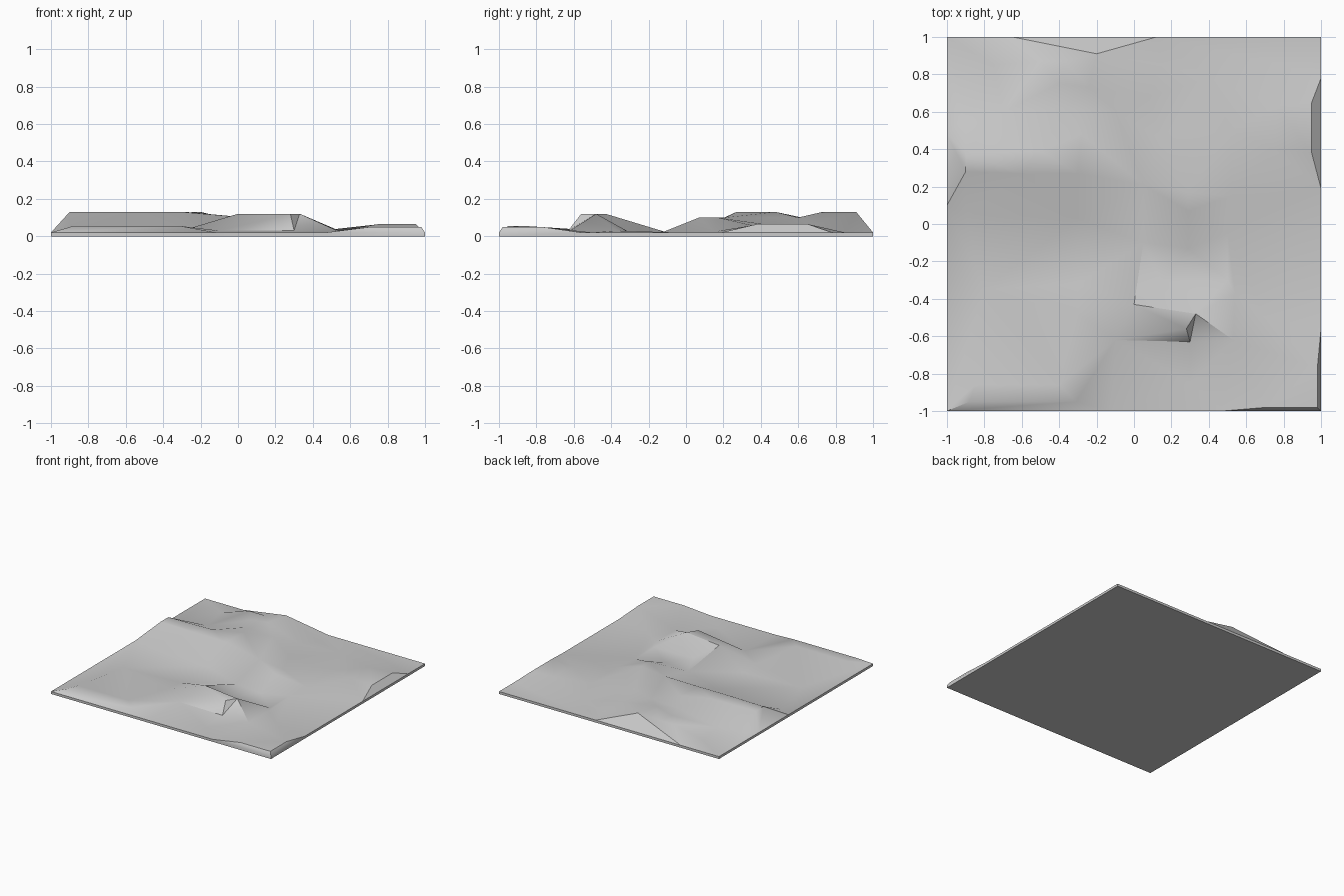
import bpy, bmesh, math
from mathutils import Vector
from mathutils.geometry import delaunay_2d_cdt

if "Cube" in bpy.data.objects:
    bpy.data.objects.remove(bpy.data.objects["Cube"])

RIM = 0.02

# Contour lines of the hills, each a path at one height
hills = [
    (0.12, [(0, -.43), (.33, -.48), (.28, -.56)]),              # front hill crest
    (0.13, [(-.9, .38), (-.5, .39), (-.28, .48)]),              # west ridge, north edge
    (0.13, [(-.9, .28), (-.6, .27), (-.3, .27)]),               # west ridge, south edge
    (0.10, [(.05, .21), (.29, .17), (.29, .07)]),               # middle spur
    (0.13, [(-.24, .73), (-.2, .91)]),                          # back hill crest
    (0.10, [(-.5, .87), (-.4, .75), (-.36, .62), (-.1, .6)]),   # saddle to the back hill
    (0.065, [(.95, .38), (.95, .65), (.76, .63), (.75, .4)]),   # east rise
    (0.055, [(-.88, -.95), (-.31, -.95), (-.4, -.86), (-.85, -.86)]),  # south-west rise
    (0.05, [(.71, -.98), (.98, -.98), (.98, -.77)]),            # south-east rise
]
# Low ground around the hills
lows = [
    (0.02, [(-.3, -.32), (.15, -.31), (.5, -.3)]),
    (0.03, [(-.3, -.48), (-.1, -.62), (.3, -.63), (.53, -.62), (.54, -.37)]),
    (0.02, [(-.9, .05), (-.3, .03), (.05, -.1), (.29, -.13), (.5, -.05)]),
    (0.03, [(-.9, .57), (-.7, .6), (-.75, .85)]),
    (0.025, [(.52, .15), (.52, .5), (.4, .78), (.15, .85)]),
    (0.06, [(.15, .45), (.08, .68)]),
    (0.02, [(-.8, -.35), (.3, -.85), (.7, -.5), (.8, .85)]),
    (0.10, [(-.37, .87)]),
]

# Rim breaks where the rises meet each edge: front, right, back, left
sides = [[-.12, .47], [-.56, .19, .78], [-.12, .65], [-.48, -.1]]
rim = []
for i, breaks in enumerate(sides):
    c, s = round(math.cos(i * math.pi / 2)), round(math.sin(i * math.pi / 2))
    for t in [-1] + breaks:
        rim.append(Vector((c * t + s, s * t - c)))

pts = list(rim)
heights = [RIM] * len(rim)
edges = [(i, (i + 1) % len(rim)) for i in range(len(rim))]
for z, path in hills + lows:
    start = len(pts)
    pts += [Vector(p) for p in path]
    heights += [z] * len(path)
    if z >= .05:
        edges += [(start + k, start + k + 1) for k in range(len(path) - 1)]

verts, _, faces, origin, _, _ = delaunay_2d_cdt(pts, edges, [], 1, 1e-5)

# Terrain surface
bm = bmesh.new()
top = [bm.verts.new((v.x, v.y, heights[o[0]] if o else .05))
       for v, o in zip(verts, origin)]
for f in faces:
    bm.faces.new([top[i] for i in f])

# Thin skirt and flat underside
loop = [v for v in top if max(abs(v.co.x), abs(v.co.y)) > .9999]
loop.sort(key=lambda v: math.atan2(v.co.y, v.co.x))
low = [bm.verts.new((v.co.x, v.co.y, 0)) for v in loop]
for i in range(len(loop)):
    j = (i + 1) % len(loop)
    bm.faces.new((low[i], low[j], loop[j], loop[i]))
bm.faces.new(low[::-1])
bmesh.ops.recalc_face_normals(bm, faces=bm.faces)

mesh = bpy.data.meshes.new("terrain_tile")
bm.to_mesh(mesh)
bm.free()
tile = bpy.data.objects.new("terrain_tile", mesh)
bpy.context.collection.objects.link(tile)
bpy.context.view_layer.objects.active = tile
tile.select_set(True)
bpy.ops.object.shade_smooth_by_angle(angle=math.radians(35))
